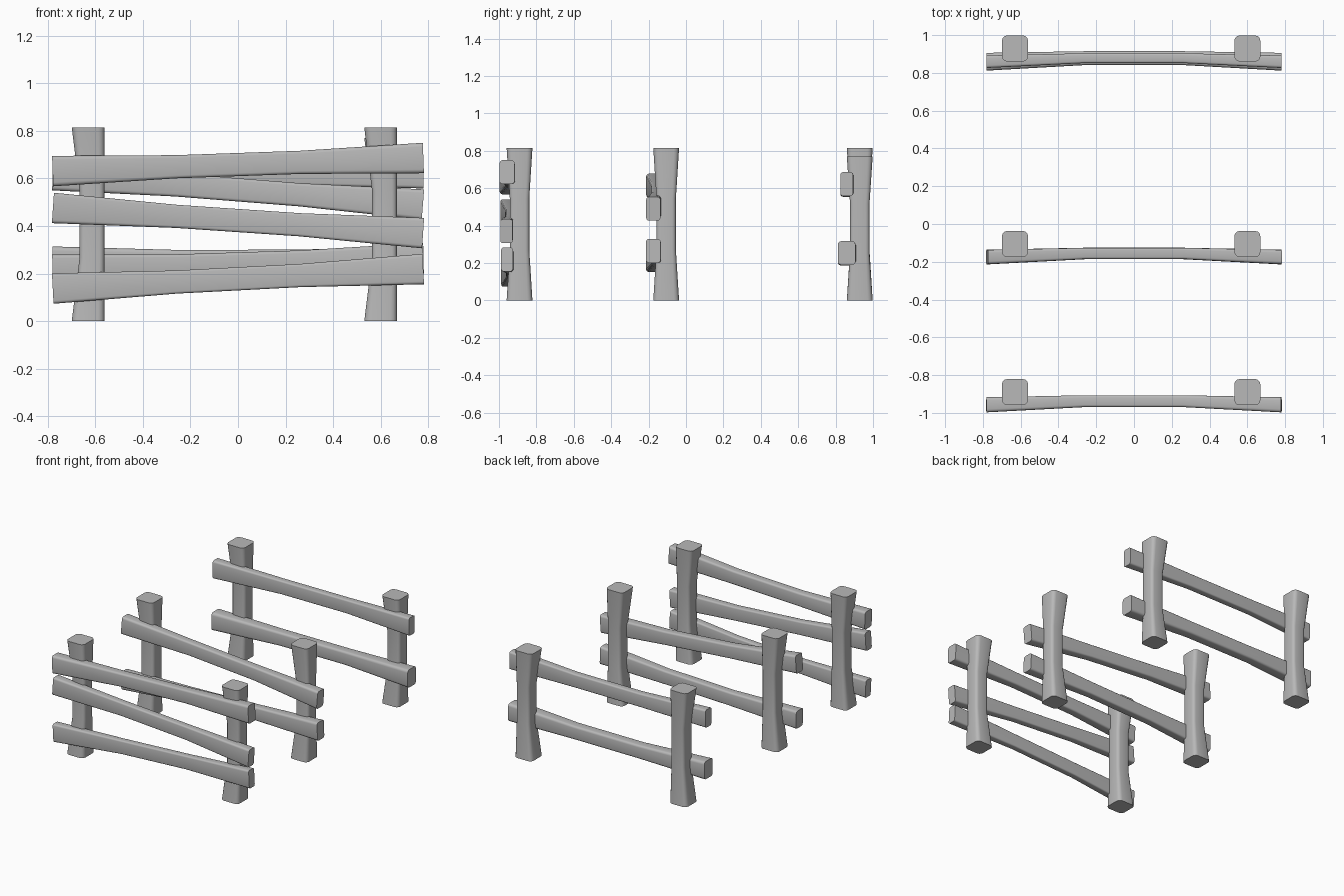
import bpy, bmesh, math

cube = bpy.data.objects.get("Cube")
if cube:
    bpy.data.objects.remove(cube, do_unlink=True)

# One weathered grey for every part
grey = bpy.data.materials.new("weathered_grey")
grey.use_nodes = True
colour = (0.48, 0.48, 0.48, 1)
grey.diffuse_color = colour
bsdf = grey.node_tree.nodes["Principled BSDF"]
bsdf.inputs["Base Color"].default_value = colour
bsdf.inputs["Roughness"].default_value = 0.9


def rounded_rect(width, depth, radius, segments=3):
    """Outline of a rectangle with rounded corners."""
    points = []
    for corner in range(4):
        mid = math.pi / 2 * corner + math.pi / 4
        cx = math.copysign(width / 2 - radius, math.cos(mid))
        cy = math.copysign(depth / 2 - radius, math.sin(mid))
        for i in range(segments + 1):
            a = math.pi / 2 * (corner + i / segments)
            points.append((cx + radius * math.cos(a), cy + radius * math.sin(a)))
    return points


def loft(name, stations, place):
    """Skin rounded sections; each station is (along, width, depth, shift_u, shift_v)."""
    bm = bmesh.new()
    rings = []
    for along, width, depth, du, dv in stations:
        outline = rounded_rect(width, depth, min(width, depth) * 0.2)
        rings.append([bm.verts.new(place(u + du, v + dv, along)) for u, v in outline])
    count = len(rings[0])
    for low, high in zip(rings, rings[1:]):
        for i in range(count):
            j = (i + 1) % count
            bm.faces.new((low[i], low[j], high[j], high[i]))
    bm.faces.new(rings[0][::-1])
    bm.faces.new(rings[-1])
    bmesh.ops.recalc_face_normals(bm, faces=bm.faces)
    mesh = bpy.data.meshes.new(name)
    bm.to_mesh(mesh)
    bm.free()
    mesh.materials.append(grey)
    obj = bpy.data.objects.new(name, mesh)
    bpy.context.collection.objects.link(obj)
    bpy.ops.object.select_all(action="DESELECT")
    obj.select_set(True)
    bpy.context.view_layer.objects.active = obj
    bpy.ops.object.shade_smooth_by_angle(angle=math.radians(35))
    return obj


def post(name, x, y, height):
    """Upright with flared ends and a narrow waist."""
    end, waist = 0.138, 0.104
    stations = [(0, end, end, 0, 0),
                (height * 0.33, waist, waist, 0.016, 0),
                (height * 0.67, waist, waist, 0.016, 0),
                (height, end, end, 0, 0)]
    obj = loft(name, stations, lambda u, v, t: (u, v, t))
    obj.location = (x, y, 0)


def rail(name, y, z_left, z_right, depth):
    """Tilted bar, thick at the ends and bowed towards the posts in the middle."""
    half, inner, bow = 0.78, 0.26, 0.019
    tall = 0.128
    stations = [(-half, depth, tall, 0, 0),
                (-inner, depth * 0.78, tall * 0.76, bow, 0),
                (inner, depth * 0.78, tall * 0.76, bow, 0),
                (half, depth, tall, 0, 0)]
    obj = loft(name, stations, lambda u, v, t: (t, u, v))
    obj.location = (0, y, (z_left + z_right) / 2)
    obj.rotation_euler.y = -math.atan2(z_right - z_left, 2 * half)


# Fences: post line y, height of the +x post, rails as (y, z at -x, z at +x, depth)
fences = {
    "front": (-0.89, 0.815, [(-0.957, 0.631, 0.686, 0.08),
                             (-0.96, 0.476, 0.37, 0.066),
                             (-0.957, 0.137, 0.219, 0.062)]),
    "middle": (-0.106, 0.815, [(-0.175, 0.614, 0.49, 0.076),
                               (-0.175, 0.216, 0.265, 0.078)]),
    "back": (0.929, 0.77, [(0.859, 0.618, 0.622, 0.066),
                           (0.859, 0.25, 0.253, 0.094)]),
}
for place, (y, height, rails) in fences.items():
    post(place + "_post_a", -0.63, y, 0.815)
    post(place + "_post_b", 0.60, y, height)
    for number, (ry, left, right, depth) in enumerate(rails, 1):
        rail(f"{place}_rail_{number}", ry, left, right, depth)
